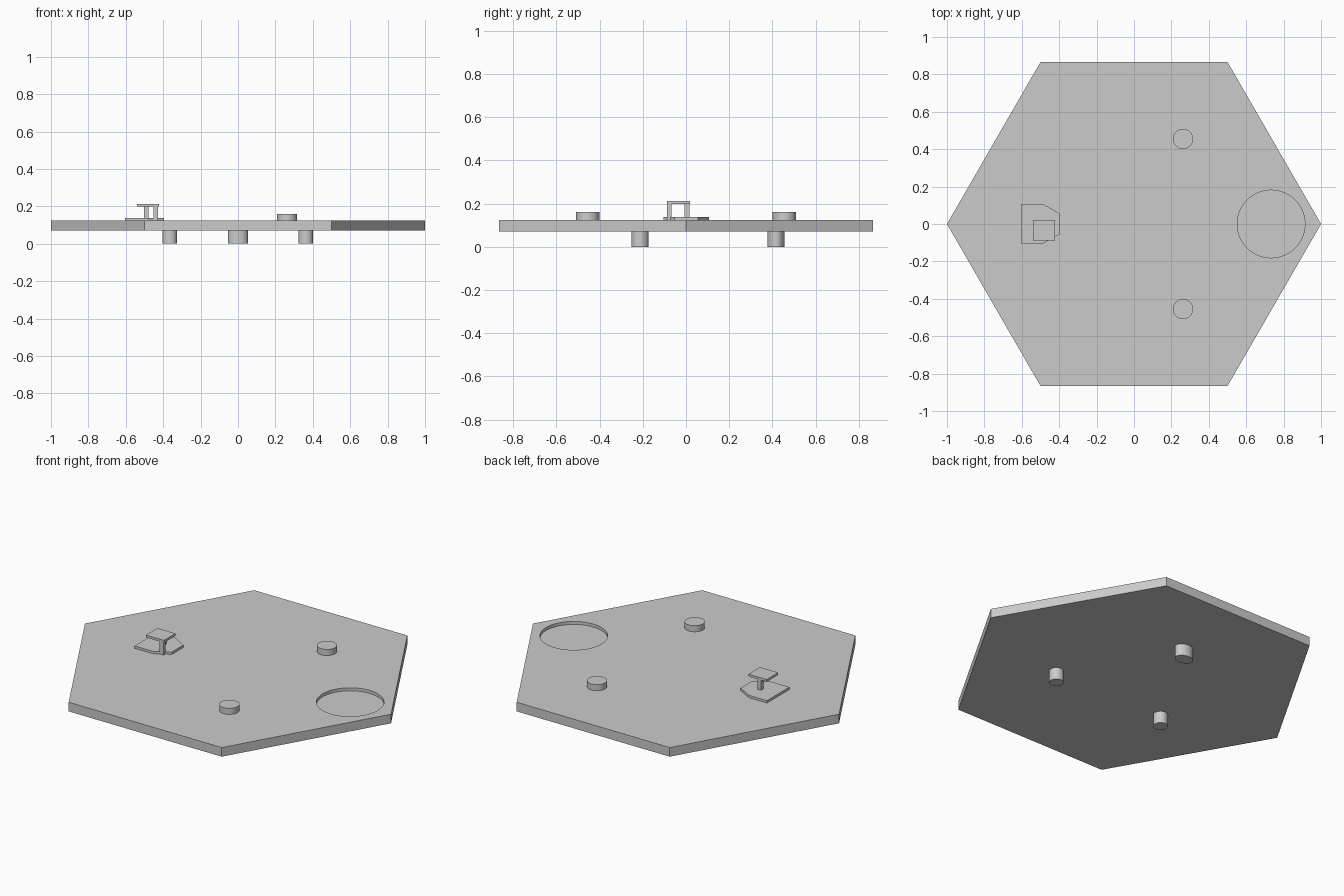
import bpy, bmesh, math

if "Cube" in bpy.data.objects:
    bpy.data.objects.remove(bpy.data.objects["Cube"])

grey = bpy.data.materials.new("plain grey")
grey.diffuse_color = (0.6, 0.6, 0.6, 1)
grey.use_nodes = True
grey.node_tree.nodes["Principled BSDF"].inputs["Base Color"].default_value = grey.diffuse_color

PLATE_LOW, PLATE_TOP = 0.07, 0.124


def prism(name, points, z0, z1, smooth=False):
    """Extrude an outline (counter-clockwise) from z0 to z1."""
    bm = bmesh.new()
    low = [bm.verts.new((x, y, z0)) for x, y in points]
    top = [bm.verts.new((x, y, z1)) for x, y in points]
    bm.faces.new(low[::-1])
    bm.faces.new(top)
    n = len(points)
    for i in range(n):
        j = (i + 1) % n
        bm.faces.new((low[i], low[j], top[j], top[i]))
    mesh = bpy.data.meshes.new(name)
    bm.to_mesh(mesh)
    bm.free()
    mesh.materials.append(grey)
    ob = bpy.data.objects.new(name, mesh)
    bpy.context.collection.objects.link(ob)
    if smooth:
        bpy.ops.object.select_all(action='DESELECT')
        ob.select_set(True)
        bpy.context.view_layer.objects.active = ob
        bpy.ops.object.shade_smooth_by_angle(angle=math.radians(30))
    return ob


def ellipse(x, y, rx, ry, n):
    return [(x + rx * math.cos(2 * math.pi * i / n),
             y + ry * math.sin(2 * math.pi * i / n)) for i in range(n)]


def rect(x0, x1, y0, y1):
    return [(x0, y0), (x1, y0), (x1, y1), (x0, y1)]


# Hexagonal plate with a shallow round recess
plate = prism("hexagon_plate", ellipse(0, 0, 1, 1, 6), PLATE_LOW, PLATE_TOP)
cutter = prism("recess_cutter", ellipse(0.733, 0, 0.181, 0.181, 64),
               PLATE_TOP - 0.018, PLATE_TOP + 0.1)
cutter.hide_render = True
cutter.hide_viewport = True
cut = plate.modifiers.new("recess", 'BOOLEAN')
cut.operation = 'DIFFERENCE'
cut.solver = 'EXACT'
cut.object = cutter

# Round knobs on top
for side, y in (("front", -0.455), ("back", 0.455)):
    prism("knob_" + side, ellipse(0.262, y, 0.054, 0.054, 32),
          PLATE_TOP - 0.005, 0.16, True)

# Three feet below, the back one oval
for name, x, y, rx in (("left_foot", -0.364, -0.213, 0.039),
                       ("right_foot", 0.363, -0.213, 0.039),
                       ("back_foot", 0, 0.416, 0.053)):
    prism(name, ellipse(x, y, rx, 0.039, 32), 0, PLATE_LOW + 0.005, True)

# Small stand: clipped base, two posts and a square top
prism("stand_base", [(-0.603, -0.104), (-0.485, -0.104), (-0.395, -0.053),
                     (-0.395, 0.055), (-0.485, 0.106), (-0.603, 0.106)],
      PLATE_TOP - 0.005, 0.138)
prism("stand_front_post", rect(-0.452, -0.427, -0.087, -0.067), PLATE_TOP - 0.005, 0.202)
prism("stand_back_post", rect(-0.502, -0.478, -0.007, 0.016), 0.13, 0.202)
prism("stand_top", rect(-0.54, -0.422, -0.088, 0.019), 0.199, 0.213)
